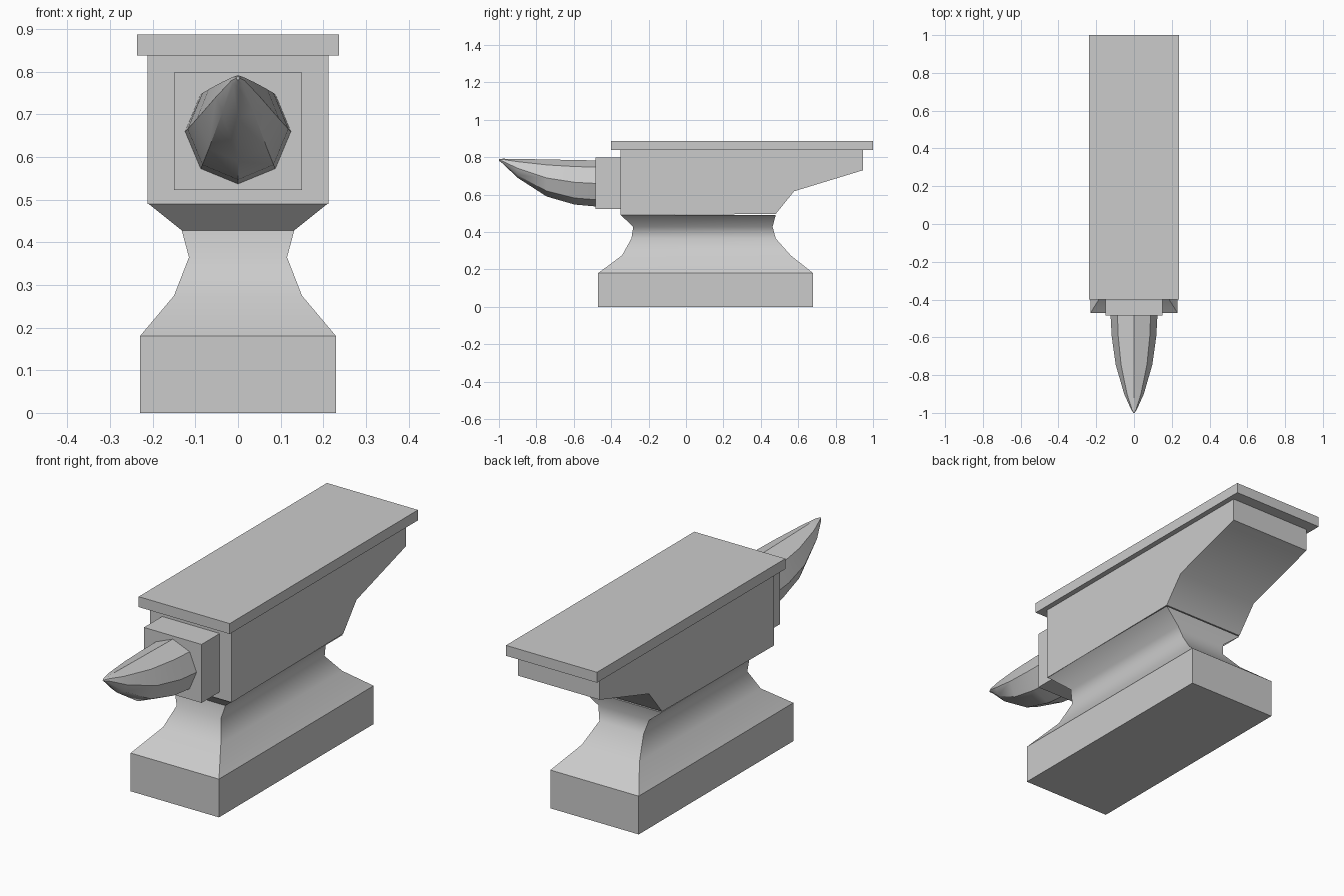
import bpy, bmesh, math

if "Cube" in bpy.data.objects:
    bpy.data.objects.remove(bpy.data.objects["Cube"])


def finish(name, bm, smooth=None):
    bmesh.ops.recalc_face_normals(bm, faces=bm.faces)
    mesh = bpy.data.meshes.new(name)
    bm.to_mesh(mesh)
    bm.free()
    ob = bpy.data.objects.new(name, mesh)
    bpy.context.collection.objects.link(ob)
    if smooth:
        bpy.ops.object.select_all(action='DESELECT')
        bpy.context.view_layer.objects.active = ob
        ob.select_set(True)
        bpy.ops.object.shade_smooth_by_angle(angle=math.radians(smooth))
    return ob


def loft(name, rings, smooth=None):
    bm = bmesh.new()
    loops = [[bm.verts.new(p) for p in ring] for ring in rings]
    n = len(loops[0])
    for a, b in zip(loops, loops[1:]):
        for i in range(n):
            j = (i + 1) % n
            bm.faces.new((a[i], a[j], b[j], b[i]))
    bm.faces.new(loops[0])
    bm.faces.new(loops[-1])
    return finish(name, bm, smooth)


def rect(hx, y0, y1, z):
    return [(-hx, y0, z), (hx, y0, z), (hx, y1, z), (-hx, y1, z)]


def box(name, hx, y0, y1, z0, z1):
    return loft(name, [rect(hx, y0, y1, z0), rect(hx, y0, y1, z1)])


# Base, face plate and the block behind the horn
box("base", 0.23, -0.47, 0.68, 0.0, 0.18)
box("face_plate", 0.237, -0.40, 1.0, 0.838, 0.887)
box("horn_block", 0.15, -0.485, -0.35, 0.523, 0.798)

# Waist: half width, front y, back y, height
waist = [(0.23, -0.47, 0.68, 0.18), (0.15, -0.342, 0.56, 0.275),
         (0.115, -0.292, 0.48, 0.365), (0.132, -0.282, 0.463, 0.428),
         (0.212, -0.35, 0.48, 0.492)]
loft("waist", [rect(*w) for w in waist], 44)

# Body: side profile with the tapering heel, extruded across x
profile = [(-0.35, 0.49), (0.48, 0.497), (0.578, 0.618),
           (0.945, 0.73), (0.945, 0.838), (-0.35, 0.838)]
loft("body", [[(x, y, z) for y, z in profile] for x in (-0.212, 0.212)], 40)

# Horn: eight-sided rings with y, half width, bottom z, top z
horn = [(-0.485, 0.124, 0.537, 0.783), (-0.595, 0.118, 0.547, 0.785),
        (-0.745, 0.097, 0.59, 0.788), (-0.90, 0.052, 0.69, 0.791),
        (-0.98, 0.016, 0.766, 0.792), (-1.0, 0.004, 0.781, 0.789)]
rings = []
for y, r, z0, z1 in horn:
    angles = [i * math.pi / 4 for i in range(8)]
    rings.append([(r * math.sin(a), y, (z0 + z1) / 2 + (z1 - z0) / 2 * math.cos(a))
                  for a in angles])
loft("horn", rings, 40)
